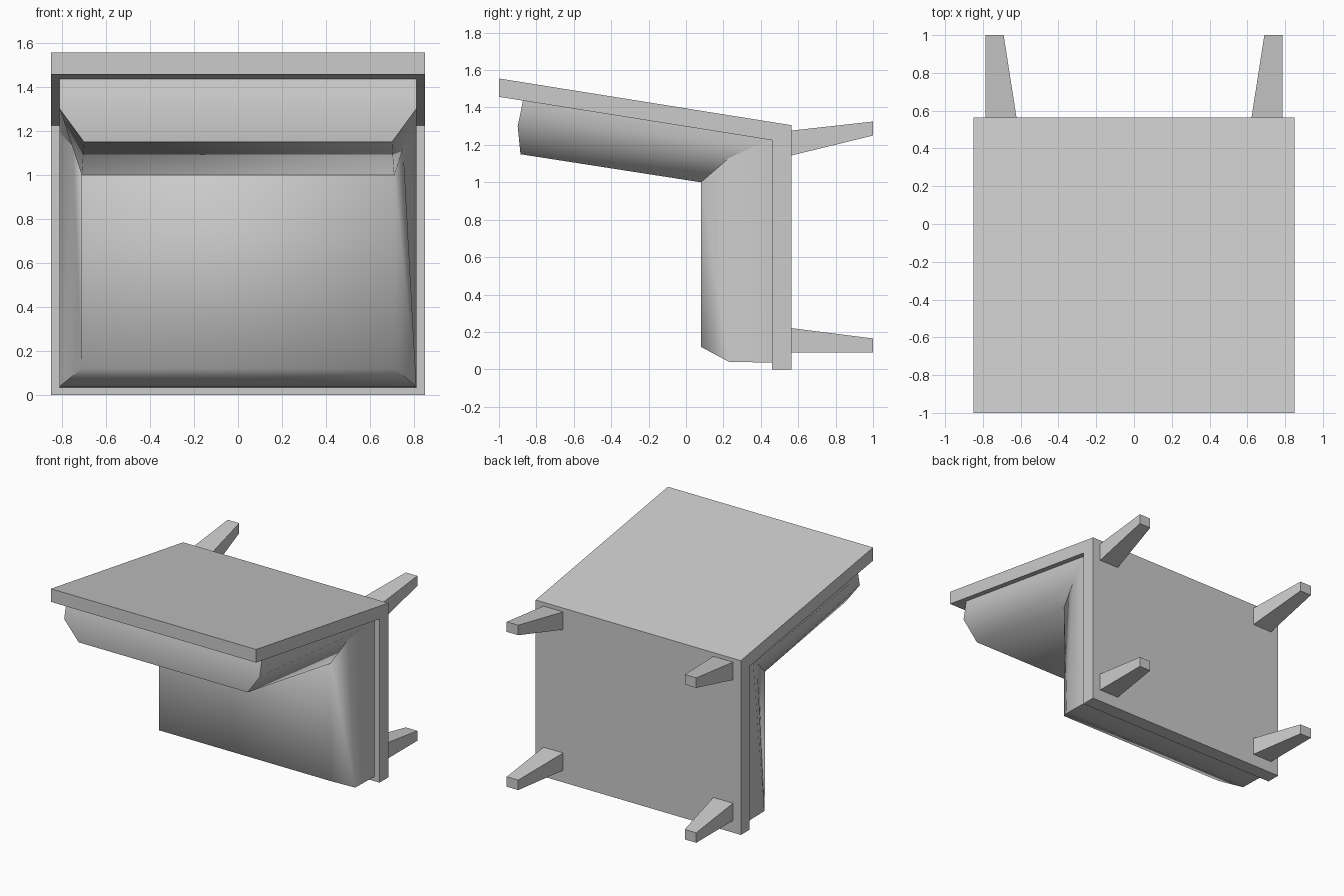
import bpy, bmesh, math

if "Cube" in bpy.data.objects:
    bpy.data.objects.remove(bpy.data.objects["Cube"])


def make(name, verts, faces, angle):
    mesh = bpy.data.meshes.new(name)
    bm = bmesh.new()
    vs = [bm.verts.new(v) for v in verts]
    for f in faces:
        bm.faces.new([vs[i] for i in f])
    bmesh.ops.recalc_face_normals(bm, faces=bm.faces[:])
    bm.to_mesh(mesh)
    bm.free()
    ob = bpy.data.objects.new(name, mesh)
    bpy.context.collection.objects.link(ob)
    bpy.ops.object.select_all(action='DESELECT')
    ob.select_set(True)
    bpy.context.view_layer.objects.active = ob
    bpy.ops.object.shade_smooth_by_angle(angle=math.radians(angle))
    return ob


# L-shaped frame: seat board standing upright, backrest board sloping forward
profile = [(-1, 1.555), (0.565, 1.305), (0.565, 0), (0.46, 0),
           (0.46, 1.225), (-1, 1.457)]
n = len(profile)
verts = [(x, y, z) for x in (-0.85, 0.85) for y, z in profile]
faces = [(i, (i + 1) % n, n + (i + 1) % n, n + i) for i in range(n)]
faces += [(b, b + 1, b + 4, b + 5) for b in (0, n)]
faces += [(b + 1, b + 2, b + 3, b + 4) for b in (0, n)]
make("seat_and_back_frame", verts, faces, 30)

# Padding: half sections (half width, y, z) at seat front, mitre and back top
stations = [
    [(0.81, 0.47, 0.035), (0.81, 0.35, 0.038), (0.81, 0.23, 0.04), (0.71, 0.08, 0.12)],
    [(0.81, 0.47, 1.23), (0.81, 0.36, 1.19), (0.75, 0.23, 1.13), (0.71, 0.08, 1.0)],
    [(0.81, -0.87, 1.445), (0.81, -0.885, 1.37), (0.81, -0.90, 1.30), (0.70, -0.885, 1.15)],
]


def padding(name, a, b):
    verts = []
    for half in (a, b):
        verts += half + [(-x, y, z) for x, y, z in reversed(half)]
    faces = [(i, (i + 1) % 8, 8 + (i + 1) % 8, 8 + i) for i in range(8)]
    for base in (0, 8):
        faces += [(base + i, base + i + 1, base + 6 - i, base + 7 - i) for i in range(3)]
    make(name, verts, faces, 65)


padding("seat_cushion", stations[0], stations[1])
padding("back_cushion", stations[1], stations[2])


# Tapered legs pointing backwards
def leg(name, side, root, tip):
    verts = []
    for y, inner, (z0, z1) in ((0.55, 0.62, root), (1.0, 0.69, tip)):
        verts += [(side * x, y, z) for x, z in
                  ((inner, z0), (0.785, z0), (0.785, z1), (inner, z1))]
    faces = [(0, 1, 2, 3), (4, 5, 6, 7)]
    faces += [(i, (i + 1) % 4, 4 + (i + 1) % 4, 4 + i) for i in range(4)]
    make(name, verts, faces, 30)


for side, label in ((-1, "left"), (1, "right")):
    leg("rear_leg_" + label, side, (1.14, 1.275), (1.25, 1.325))
    leg("front_leg_" + label, side, (0.09, 0.222), (0.09, 0.165))
